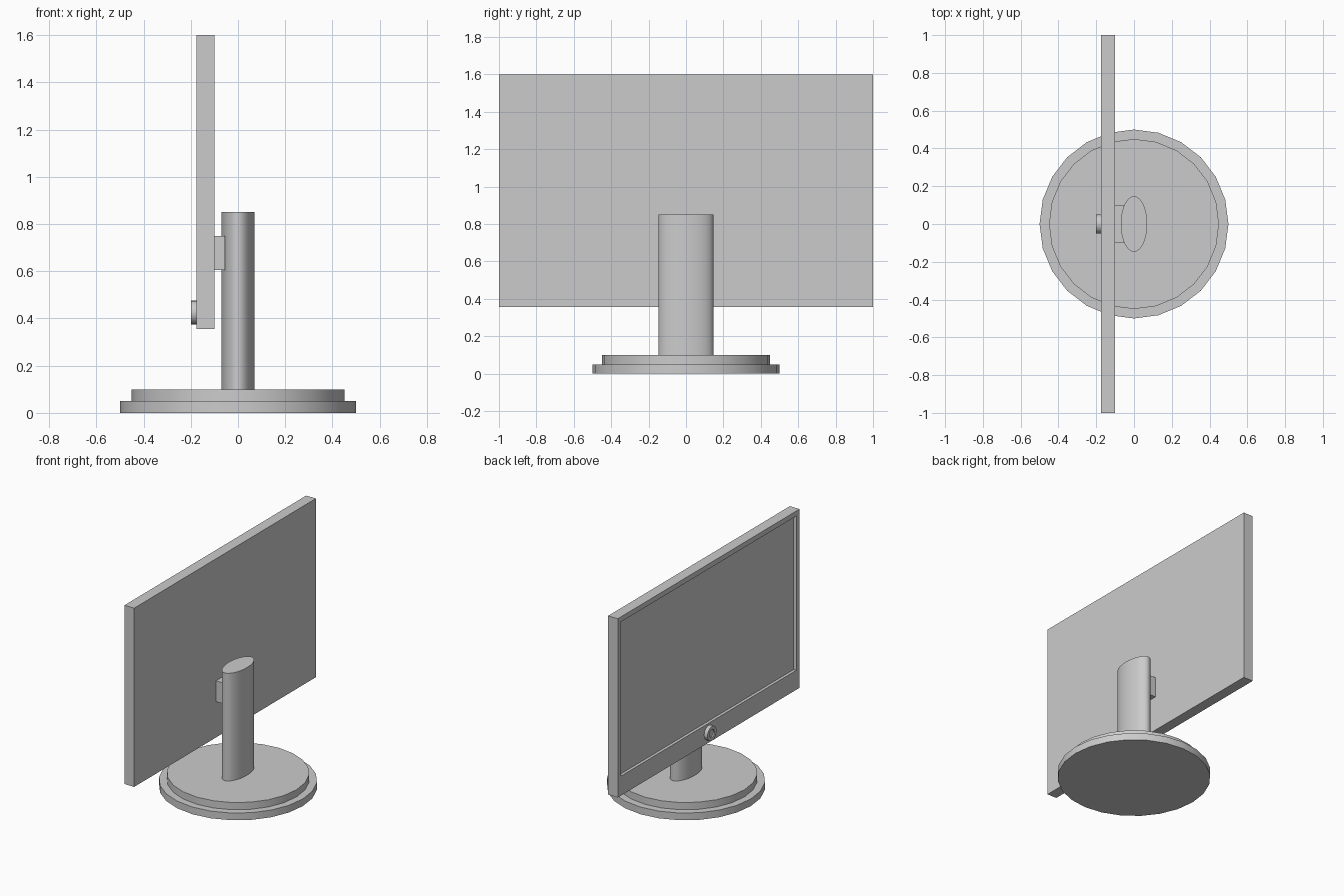
import bpy, bmesh, math
from mathutils import Matrix, Vector

cube = bpy.data.objects.get("Cube")
if cube:
    bpy.data.objects.remove(cube, do_unlink=True)

grey = bpy.data.materials.new("plain_grey")
grey.use_nodes = True
GREY = (0.6, 0.6, 0.6, 1)
grey.diffuse_color = GREY
grey.node_tree.nodes["Principled BSDF"].inputs["Base Color"].default_value = GREY


def finish(name, bm, smooth=False):
    mesh = bpy.data.meshes.new(name)
    bm.to_mesh(mesh)
    bm.free()
    mesh.materials.append(grey)
    ob = bpy.data.objects.new(name, mesh)
    bpy.context.collection.objects.link(ob)
    if smooth:
        bpy.ops.object.select_all(action='DESELECT')
        ob.select_set(True)
        bpy.context.view_layer.objects.active = ob
        bpy.ops.object.shade_smooth_by_angle(angle=math.radians(45))
    return ob


def box_mesh(low, high):
    bm = bmesh.new()
    low, high = Vector(low), Vector(high)
    place = Matrix.Translation((low + high) / 2) @ Matrix.Diagonal((*(high - low), 1))
    bmesh.ops.create_cube(bm, size=1, matrix=place)
    return bm


def cylinder_mesh(rx, ry, z0, z1, sides):
    bm = bmesh.new()
    place = Matrix.Translation((0, 0, (z0 + z1) / 2)) @ Matrix.Diagonal((rx, ry, z1 - z0, 1))
    bmesh.ops.create_cone(bm, cap_ends=True, segments=sides, radius1=1, radius2=1,
                          depth=1, matrix=place)
    return bm


def face_towards(bm, direction):
    bm.normal_update()
    return max(bm.faces, key=lambda f: f.normal.dot(Vector(direction)))


# Stepped round base and oval column
finish("base_lower_disc", cylinder_mesh(0.5, 0.5, 0, 0.05, 24), True)
finish("base_upper_disc", cylinder_mesh(0.45, 0.45, 0.05, 0.1, 24), True)
finish("stand_column", cylinder_mesh(0.07, 0.147, 0.1, 0.85, 32), True)

# Bracket joining column and panel
finish("mount_bracket", box_mesh((-0.1, -0.1, 0.605), (-0.055, 0.1, 0.75)))

# Panel with a sunken screen and a deeper lower bezel
panel = box_mesh((-0.175, -1, 0.355), (-0.1, 1, 1.6))
screen = face_towards(panel, (-1, 0, 0))
bmesh.ops.inset_region(panel, faces=[screen], thickness=0.05)
for v in screen.verts:
    if v.co.z < 1:
        v.co.z += 0.1
bmesh.ops.inset_region(panel, faces=[screen], thickness=0.0005)
bmesh.ops.translate(panel, verts=screen.verts[:], vec=(0.02, 0, 0))
finish("display_panel", panel)

# Round button with a dished centre, facing the viewer of the screen
button = cylinder_mesh(0.05, 0.05, 0, 0.025, 24)
cap = face_towards(button, (0, 0, 1))
bmesh.ops.inset_region(button, faces=[cap], thickness=0.022)
bmesh.ops.inset_region(button, faces=[cap], thickness=0.0005)
bmesh.ops.translate(button, verts=cap.verts[:], vec=(0, 0, -0.008))
bmesh.ops.transform(button, verts=button.verts[:], matrix=Matrix.Translation(
    (-0.175, 0, 0.425)) @ Matrix.Rotation(-math.pi / 2, 4, 'Y'))
finish("power_button", button, True)
